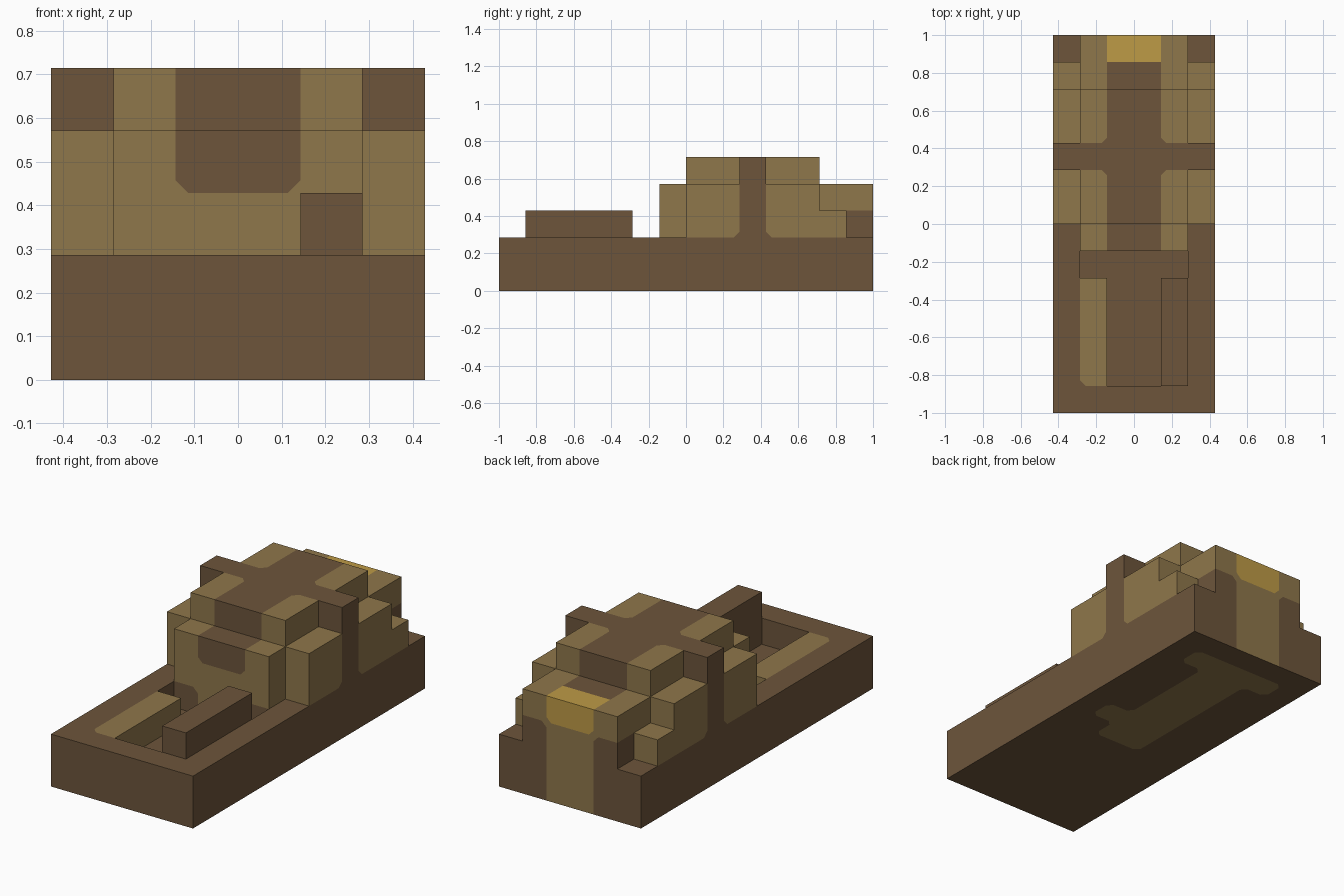
import bpy
import bmesh
from mathutils import Vector

if "Cube" in bpy.data.objects:
    bpy.data.objects.remove(bpy.data.objects["Cube"])

UNIT = 1 / 7            # edge of one building block
WIDE, LONG = 6, 14      # footprint in blocks
CUT = 0.2               # softened corner of a painted patch
BROWN, TAN, GOLD = range(3)


def make_material(name, rgb):
    mat = bpy.data.materials.new(name)
    mat.use_nodes = True
    mat.diffuse_color = (*rgb, 1)
    mat.node_tree.nodes["Principled BSDF"].inputs["Base Color"].default_value = (*rgb, 1)
    return mat


materials = [
    make_material("dark_brown", (0.153, 0.091, 0.044)),
    make_material("tan", (0.275, 0.184, 0.070)),
    make_material("gold", (0.515, 0.328, 0.061)),
]
blocks = {}             # block position -> (part, colour)


def fill(part, colour, xs, ys, zs, mirror=False):
    """Fill a box of blocks, given as half-open ranges."""
    for x in range(*xs):
        for y in range(*ys):
            for z in range(*zs):
                blocks[x, y, z] = (part, colour)
                if mirror:
                    blocks[WIDE - 1 - x, y, z] = (part, colour)


def carve(xs, ys, zs):
    for x in range(*xs):
        for y in range(*ys):
            for z in range(*zs):
                blocks.pop((x, y, z), None)


# Hull with its tan keel and stern panel
fill("hull", BROWN, (0, 6), (0, 14), (0, 2))
fill("hull", TAN, (2, 4), (6, 14), (0, 2))
fill("hull", TAN, (1, 5), (12, 13), (0, 1))
fill("hull", TAN, (4, 5), (7, 8), (0, 1))

# Sunken front deck, side strip and raised bar
carve((2, 4), (1, 5), (1, 2))
carve((1, 5), (5, 6), (1, 2))
fill("deck_strip", TAN, (1, 2), (1, 5), (1, 2))
fill("deck_bar", BROWN, (4, 5), (1, 5), (1, 3))

# Cabin: front step, main body with brown spine, rear step
fill("cabin_front", TAN, (1, 5), (6, 7), (2, 4))
fill("cabin_front", BROWN, (2, 4), (6, 7), (3, 4))
fill("cabin_body", TAN, (1, 5), (7, 12), (2, 5))
fill("cabin_body", BROWN, (2, 4), (7, 12), (4, 5))
fill("cabin_rear", TAN, (1, 5), (12, 14), (2, 4))
fill("cabin_rear", BROWN, (2, 4), (12, 13), (3, 4))
fill("cabin_rear", BROWN, (1, 2), (13, 14), (2, 3), mirror=True)
fill("rear_lamp", GOLD, (2, 4), (13, 14), (3, 4))

# Side pods, low rear pods and the brown cross band
fill("side_pods", TAN, (0, 1), (7, 12), (2, 4), mirror=True)
fill("rear_pods", TAN, (0, 1), (12, 13), (2, 3), mirror=True)
fill("cross_band", BROWN, (0, 6), (9, 10), (2, 5))


def step(pos, direction):
    return tuple(p + d for p, d in zip(pos, direction))


def face_colour(pos, normal):
    """Colour of an exposed block side, or None where there is no such side."""
    if pos not in blocks or step(pos, normal) in blocks:
        return None
    if normal[2] < 0 and pos[1] == LONG - 1:
        return BROWN    # underside of the stern
    return blocks[pos][1]


def add_face(bm, points, colour):
    origin = Vector((WIDE / 2, LONG / 2, 0))
    face = bm.faces.new([bm.verts.new((p - origin) * UNIT) for p in points])
    face.material_index = colour


def add_side(bm, pos, normal):
    """One block side; corners surrounded by another colour are cut off."""
    colour = face_colour(pos, normal)
    if colour is None:
        return
    n = Vector(normal)
    u = Vector((n.y, n.z, n.x))
    v = n.cross(u)
    centre = Vector(pos) + Vector((0.5, 0.5, 0.5)) + n / 2
    outline = []
    for a, b in ((u, v), (-u, v), (-u, -v), (u, -v)):
        corner = centre + (a + b) / 2
        near_a = face_colour(step(pos, [round(c) for c in a]), normal)
        near_b = face_colour(step(pos, [round(c) for c in b]), normal)
        if near_a is not None and near_a == near_b != colour:
            pair = [corner - b * CUT, corner - a * CUT]
            if a.cross(b).dot(n) < 0:
                pair.reverse()
            add_face(bm, [corner, pair[1], pair[0]], near_a)
            outline += pair
        else:
            outline.append(corner)
    add_face(bm, outline, colour)


# Build one object per part from its exposed sides
normals = [(1, 0, 0), (-1, 0, 0), (0, 1, 0), (0, -1, 0), (0, 0, 1), (0, 0, -1)]
for part in sorted({p for p, c in blocks.values()}):
    bm = bmesh.new()
    for pos, (owner, c) in blocks.items():
        if owner == part:
            for normal in normals:
                add_side(bm, pos, normal)
    bmesh.ops.remove_doubles(bm, verts=bm.verts, dist=0.001)
    bmesh.ops.recalc_face_normals
    mesh = bpy.data.meshes.new(part)
    for mat in materials:
        mesh.materials.append(mat)
    bm.to_mesh(mesh)
    bm.free()
    bpy.context.collection.objects.link(bpy.data.objects.new(part, mesh))
